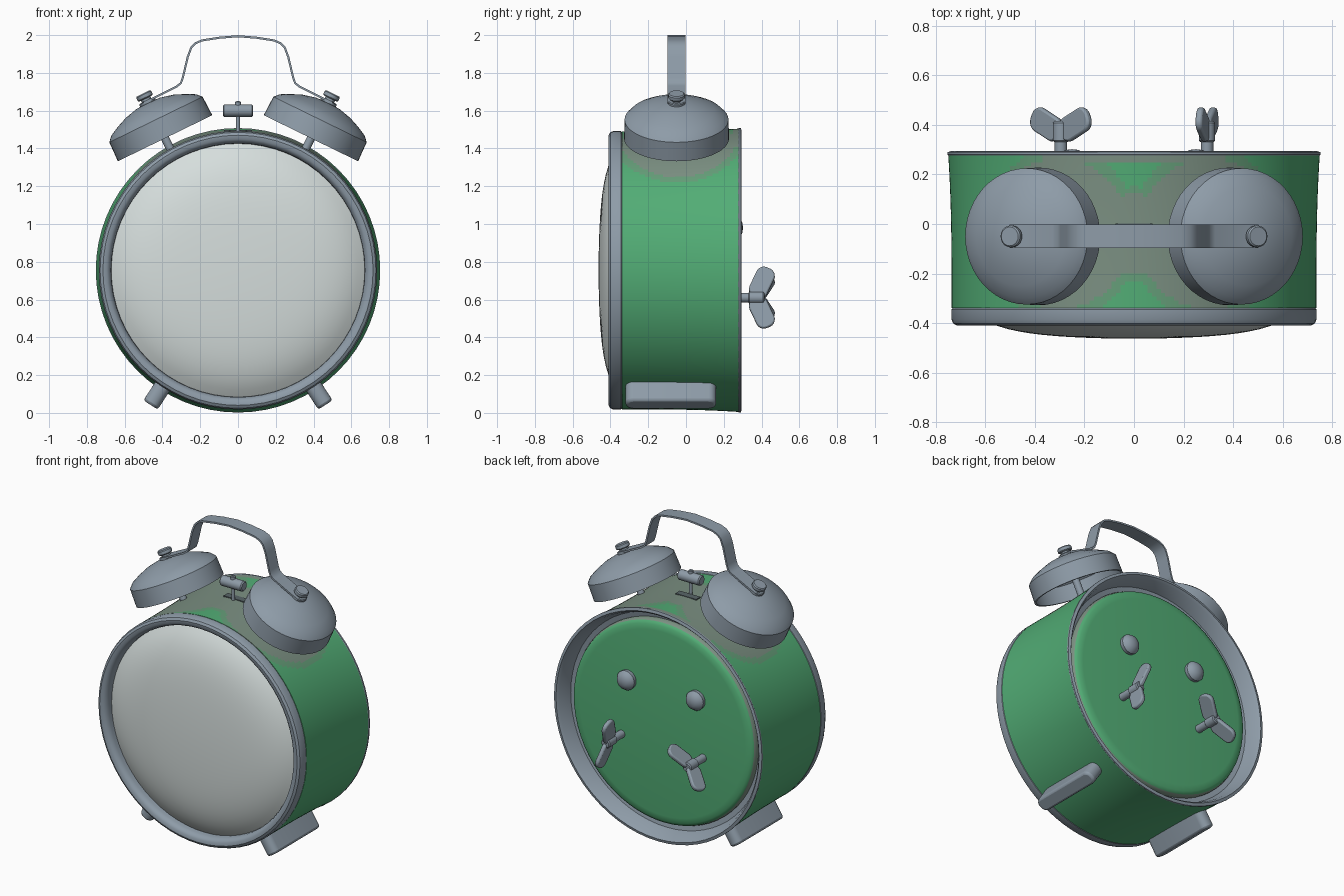
import bpy, bmesh, math
from mathutils import Vector, Matrix

if "Cube" in bpy.data.objects:
    bpy.data.objects.remove(bpy.data.objects["Cube"], do_unlink=True)


def material(name, rgb):
    m = bpy.data.materials.new(name)
    m.use_nodes = True
    col = (*rgb, 1.0)
    m.diffuse_color = col
    m.node_tree.nodes["Principled BSDF"].inputs["Base Color"].default_value = col
    return m


METAL = material("blue_grey_metal", (0.27, 0.33, 0.39))
GREEN = material("green_paint", (0.085, 0.42, 0.18))
WORN = material("worn_green_grey", (0.20, 0.28, 0.225))
FADED = material("faded_green", (0.13, 0.34, 0.19))
GLASS = material("pale_glass", (0.67, 0.73, 0.72))
DARK = material("dark_slot", (0.10, 0.13, 0.14))

CENTRE = 0.755          # height of the clock's axis
BELL_Y = -0.05
BELL_TILT = math.radians(26)


def finish(name, bm, mats, matrix=Matrix()):
    bmesh.ops.recalc_face_normals(bm, faces=bm.faces)
    for f in bm.faces:
        f.smooth = True
    me = bpy.data.meshes.new(name)
    bm.to_mesh(me)
    bm.free()
    me.transform(matrix)
    me.set_sharp_from_angle(angle=math.radians(35))
    for m in mats:
        me.materials.append(m)
    ob = bpy.data.objects.new(name, me)
    bpy.context.collection.objects.link(ob)
    return ob


def frame(origin, axis):
    return Matrix.Translation(origin) @ Vector(axis).to_track_quat("Z", "Y").to_matrix().to_4x4()


def lathe(name, profile, mats, matrix, segs=48, closed=False, rule=None):
    """Turn (radius, height) points about local z."""
    bm = bmesh.new()
    rings = []
    for r, h in profile:
        rings.append([bm.verts.new((r * math.cos(math.tau * i / segs), r * math.sin(math.tau * i / segs), h))
                      for i in range(segs)])
    pairs = list(zip(rings, rings[1:]))
    if closed:
        pairs.append((rings[-1], rings[0]))
    for a, b in pairs:
        for i in range(segs):
            j = (i + 1) % segs
            bm.faces.new((a[i], a[j], b[j], b[i]))
    bmesh.ops.remove_doubles(bm, verts=bm.verts, dist=1e-5)
    if rule:
        for f in bm.faces:
            f.material_index = rule(matrix @ f.calc_center_median())
    return finish(name, bm, mats, matrix)


def rod(name, r, h0, h1, mat, matrix, segs=20):
    b = min(r, h1 - h0) * 0.2
    return lathe(name, [(0, h0), (r - b, h0), (r, h0 + b), (r, h1 - b), (r - b, h1), (0, h1)],
                 [mat], matrix, segs)


def box(name, size, mat, matrix, corner=0.0, edge=0.0):
    bm = bmesh.new()
    bmesh.ops.create_cube(bm, size=1)
    bmesh.ops.scale(bm, vec=size, verts=bm.verts)
    if corner:
        upright = [e for e in bm.edges if abs(e.verts[0].co.z - e.verts[1].co.z) > 1e-4]
        bmesh.ops.bevel(bm, geom=upright, offset=corner, segments=5, profile=0.5, affect="EDGES")
    ob = finish(name, bm, [mat], matrix)
    if edge:
        mod = ob.modifiers.new("soft_edges", "BEVEL")
        mod.width, mod.segments = edge, 2
    return ob


AXIS = frame((0, 0, CENTRE), (0, 1, 0))   # local z runs front to back


# Case: worn paint under each bell, around the hammer and along the top back edge
def paint(p):
    turn = math.atan2(abs(p.x), p.z - CENTRE)
    bell = math.hypot(0.74 * (turn - math.radians(24.5)), p.y + 0.04)
    hammer = math.hypot(0.74 * turn, p.y + 0.04)
    top_edge = p.y > 0.25 and turn < math.radians(30)
    if bell < 0.305 or hammer < 0.16 or top_edge:
        return 1
    return 2 if bell < 0.345 or hammer < 0.19 else 0


steps = 40
case = [(0, -0.34)]
for k in range(steps + 1):
    t = k / steps
    case.append((0.736 + 0.014 * t ** 3, -0.34 + 0.62 * t))
lathe("case", case, [GREEN, WORN, FADED], AXIS, 256, rule=paint)


# Back of the case: a raised panel with a soft worn edge inside a deep rim
def panel_paint(p):
    return 1 if math.hypot(p.x, p.z - CENTRE) > 0.65 else 0


lathe("back_rim", [(0.745, 0.27), (0.753, 0.28), (0.753, 0.29), (0.735, 0.295), (0.722, 0.28), (0.695, 0.20),
                   (0.65, 0.19), (0.72, 0.18)], [METAL], AXIS, 64, closed=True)
lathe("back_panel", [(0, 0.245), (0.60, 0.245), (0.635, 0.24), (0.653, 0.228), (0.662, 0.205), (0.662, 0.18),
                     (0, 0.18)], [GREEN, WORN], AXIS, 64, rule=panel_paint)

# Front bezel and domed glass
lathe("front_bezel", [(0.725, -0.33), (0.737, -0.345), (0.737, -0.385), (0.73, -0.401), (0.715, -0.41),
                      (0.695, -0.408), (0.68, -0.396), (0.672, -0.375), (0.67, -0.33)],
      [METAL], AXIS, 64, closed=True)
dome = [(0, -0.34), (0.675, -0.34)]
for k in range(17):
    r = 0.675 * (1 - k / 16)
    dome.append((r, -0.463 + 0.1 * r ** 2 + 0.75 * r ** 6))
lathe("glass", dome, [GLASS], AXIS, 64)

for side, label in ((1, "left"), (-1, "right")):
    # Bell with its post and top nut
    up = Vector((side * math.sin(BELL_TILT), 0, math.cos(BELL_TILT)))
    bell = frame((side * 0.386, BELL_Y, 1.454), up)
    outer = [(0.278, 0), (0.275, 0.11), (0.25, 0.137), (0.20, 0.163), (0.14, 0.188),
             (0.07, 0.205), (0, 0.21)]
    inner = [(max(r - 0.012, 0), h - 0.012 if h else 0) for r, h in reversed(outer)]
    lathe(label + "_bell", outer + inner, [METAL], bell, 48, closed=True)
    rod(label + "_bell_post", 0.022, -0.13, 0.20, METAL, bell)
    rod(label + "_bell_washer", 0.046, 0.2, 0.222, METAL, bell)
    rod(label + "_bell_nut_neck", 0.028, 0.21, 0.25, METAL, bell)
    rod(label + "_bell_nut", 0.044, 0.234, 0.264, METAL, bell)

    # Foot
    lean = math.radians(33)
    out = Vector((side * math.sin(lean), 0, -math.cos(lean)))
    across = Vector((0, 1, 0)).cross(out)
    foot = Matrix((across, (0, 1, 0), out)).transposed().to_4x4()
    foot.translation = Vector((0, -0.08, CENTRE)) + out * 0.77
    box(label + "_foot", (0.09, 0.48, 0.16), METAL, foot, 0.04, 0.014)

    # Domed setting knob
    lathe(label + "_knob", [(0, 0.235), (0.06, 0.235), (0.063, 0.268), (0.05, 0.287), (0.025, 0.299), (0, 0.302)],
          [METAL], frame((side * 0.25, 0, 0.98), (0, 1, 0)), 24)

    # Winding key with two broad wings
    place = Matrix.Translation((side * 0.295, 0, 0.61))
    shaft = place @ frame((0, 0, 0), (0, 1, 0))
    rod(label + "_key_stem", 0.025, 0.235, 0.35, METAL, shaft)
    rod(label + "_key_hub", 0.032, 0.33, 0.415, METAL, shaft)
    turn = Matrix.Rotation(math.radians(-12 if side > 0 else 45), 4, "Y")
    for s, end in ((1, "upper"), (-1, "lower")):
        wing = (place @ turn @ Matrix.Translation((0, 0.402, s * 0.082))
                @ Matrix.Rotation(math.radians(-25 * s), 4, "X") @ Matrix.Rotation(math.pi / 2, 4, "Y"))
        box(label + "_key_" + end + "_wing", (0.17, 0.102, 0.028), METAL, wing, 0.042, 0.008)

# Hammer between the bells and its slot
rod("hammer_stem", 0.011, 1.42, 1.65, METAL, frame((0, BELL_Y, 0), (0, 0, 1)), 12)
rod("hammer_head", 0.033, -0.08, 0.08, METAL, frame((0, BELL_Y, 1.6), (1, 0, 0)))
rod("hammer_cap", 0.016, 1.62, 1.648, METAL, frame((0, BELL_Y, 0), (0, 0, 1)), 12)
box("hammer_slot", (0.15, 0.045, 0.009), DARK, Matrix.Translation((0, -0.02, 1.492)))

# Carrying handle: a bent flat strip, mirrored left to right
half = [(0.50, 1.642), (0.45, 1.665), (0.325, 1.728), (0.303, 1.745), (0.292, 1.775), (0.266, 1.885),
        (0.247, 1.935), (0.225, 1.957), (0.19, 1.972), (0.10, 1.986)]
path = half + [(0, 1.994)] + [(-x, z) for x, z in reversed(half)]
path = [Vector((x, BELL_Y, z)) for x, z in path]
bm = bmesh.new()
rows = []
for i, p in enumerate(path):
    along = path[min(i + 1, len(path) - 1)] - path[max(i - 1, 0)]
    off = Vector((along.z, 0, -along.x)).normalized() * 0.0055
    wide = Vector((0, 0.047, 0))
    rows.append([bm.verts.new(q) for q in (p + off + wide, p + off - wide, p - off - wide, p - off + wide)])
for a, b in zip(rows, rows[1:]):
    for i in range(4):
        j = (i + 1) % 4
        bm.faces.new((a[i], a[j], b[j], b[i]))
bm.faces.new(rows[0])
bm.faces.new(rows[-1])
finish("handle", bm, [METAL])
